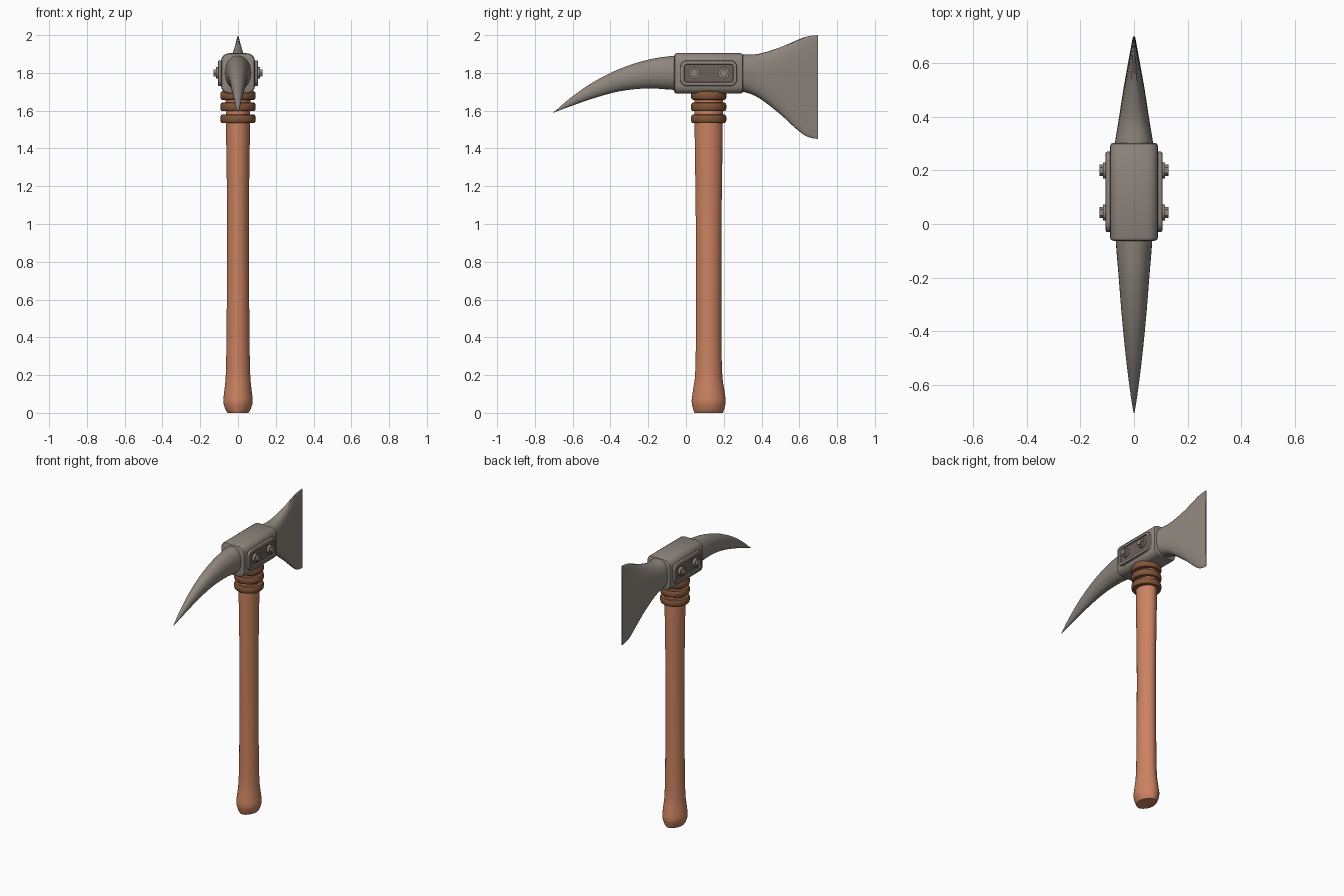
import bpy, bmesh, math
from mathutils import Matrix, Vector

cube = bpy.data.objects.get("Cube")
if cube:
    bpy.data.objects.remove(cube, do_unlink=True)


def material(name, r, g, b):
    m = bpy.data.materials.new(name)
    m.use_nodes = True
    m.diffuse_color = (r, g, b, 1)
    m.node_tree.nodes["Principled BSDF"].inputs["Base Color"].default_value = (r, g, b, 1)
    return m


STEEL = material("grey steel", 0.27, 0.235, 0.205)
PANEL = material("dark panel", 0.15, 0.115, 0.105)
WOOD = material("orange wood", 0.60, 0.225, 0.12)
LEATHER = material("brown binding", 0.22, 0.09, 0.04)
HEAD_Y, HEAD_Z = 0.12, 1.8


def finish(name, bm, mats, angle=35):
    bmesh.ops.recalc_face_normals(bm, faces=bm.faces)
    me = bpy.data.meshes.new(name)
    bm.to_mesh(me)
    bm.free()
    ob = bpy.data.objects.new(name, me)
    bpy.context.collection.objects.link(ob)
    for m in mats:
        me.materials.append(m)
    bpy.ops.object.select_all(action="DESELECT")
    ob.select_set(True)
    bpy.context.view_layer.objects.active = ob
    bpy.ops.object.shade_smooth_by_angle(angle=math.radians(angle))
    return ob


def smooth_rows(rows, steps=4):
    """Smooth interpolation through rows of section values."""
    out = []
    for i in range(len(rows) - 1):
        p = [rows[max(0, min(len(rows) - 1, i + k))] for k in (-1, 0, 1, 2)]
        for s in range(steps):
            t = s / steps
            out.append([b + t * ((c - a) / 2 + t * ((2 * a - 5 * b + 4 * c - d) / 2
                        + t * (3 * b - a - 3 * c + d) / 2)) for a, b, c, d in zip(*p)])
    return out + [list(rows[-1])]


def loft(name, sections, place, power, mat, sides=32):
    """Skin oval sections; place maps (section, u, v) to a point."""
    bm = bmesh.new()
    rings = []
    for sec in sections:
        ring = []
        for i in range(sides):
            a = math.tau * i / sides
            u, v = (math.copysign(abs(f) ** (2 / power), f) for f in (math.cos(a), math.sin(a)))
            ring.append(bm.verts.new(place(sec, u, v)))
        rings.append(ring)
    for a, b in zip(rings, rings[1:]):
        for i in range(sides):
            j = (i + 1) % sides
            bm.faces.new((a[i], a[j], b[j], b[i]))
    bm.faces.new(rings[0])
    bm.faces.new(rings[-1])
    return finish(name, bm, [mat])


def along_y(s, u, v):
    y, top, bottom, half = s
    return (u * half, y, (top + bottom) / 2 + v * (top - bottom) / 2)


def along_z(s, u, v):
    z, rx, ry = s
    return (u * rx, HEAD_Y + v * ry, z)


# Wooden handle with flared butt: height, half width, half depth
handle = [(0, .055, .075), (.02, .067, .082), (.06, .078, .09), (.12, .072, .083),
          (.22, .064, .071), (.5, .06, .067), (1, .057, .068), (1.4, .062, .073), (1.74, .066, .077)]
loft("handle", smooth_rows(handle), along_z, 1.85, WOOD)

# Bindings under the head
for n, z in enumerate((1.557, 1.62, 1.68)):
    bulge = [(z + .023 * math.sin(t), .079 + .015 * math.cos(t) ** .6, .079 + .015 * math.cos(t) ** .6)
             for t in [math.radians(-88 + 22 * k) for k in range(9)]]
    loft(f"binding_{n + 1}", bulge, along_z, 2, LEATHER)

# Curved pick: y, top, bottom, half width
pick = [(-.02, 1.893, 1.71, .07), (-.08, 1.889, 1.711, .067), (-.2, 1.87, 1.718, .057),
        (-.35, 1.822, 1.703, .045), (-.5, 1.746, 1.662, .03), (-.62, 1.661, 1.62, .015),
        (-.68, 1.609, 1.598, .006), (-.705, 1.59, 1.588, .001)]
loft("pick", smooth_rows(pick), along_y, 2.1, STEEL)

# Flared blade
blade = [(.26, 1.895, 1.7, .076), (.31, 1.897, 1.698, .07), (.39, 1.902, 1.665, .057),
         (.5, 1.936, 1.58, .04), (.58, 1.97, 1.507, .026), (.64, 1.993, 1.463, .015),
         (.7, 2.0, 1.45, .004)]
loft("blade", smooth_rows(blade), along_y, 2.6, STEEL)

# Socket block with rounded long edges and chamfered ends
bm = bmesh.new()
bmesh.ops.create_cube(bm, size=1, matrix=Matrix.Translation((0, HEAD_Y, HEAD_Z - .003))
                      @ Matrix.Diagonal((.18, .366, .214, 1)))
long_edges = [e for e in bm.edges if abs(e.verts[0].co.y - e.verts[1].co.y) > .1]
bmesh.ops.bevel(bm, geom=long_edges, offset=.042, segments=4, profile=.5, affect="EDGES")
bm.normal_update()
ends = [e for e in bm.edges if abs(e.verts[0].co.y - e.verts[1].co.y) < .01]
bmesh.ops.bevel(bm, geom=ends, offset=.014, segments=2, profile=.5, affect="EDGES")
finish("socket", bm, [STEEL])


def side_plate(name, side):
    """Rounded plate with a sunken dark panel."""
    bm = bmesh.new()
    bmesh.ops.create_cube(bm, size=1, matrix=Matrix.Translation((side * .09, HEAD_Y, HEAD_Z - .002))
                          @ Matrix.Diagonal((.032, .3, .136, 1)))
    corners = [e for e in bm.edges if abs(e.verts[0].co.x - e.verts[1].co.x) > .01]
    bmesh.ops.bevel(bm, geom=corners, offset=.035, segments=4, profile=.5, affect="EDGES")
    bm.normal_update()
    outer = max(bm.faces, key=lambda f: f.calc_center_median().x * side)
    bmesh.ops.bevel(bm, geom=list(outer.edges), offset=.007, segments=2, profile=.5, affect="EDGES")
    bm.normal_update()
    outer = max(bm.faces, key=lambda f: f.calc_center_median().x * side)
    bmesh.ops.inset_region(bm, faces=[outer], thickness=.012)
    bmesh.ops.inset_region(bm, faces=[outer], thickness=.002)
    bmesh.ops.translate(bm, verts=outer.verts, vec=Vector((-side * .007, 0, 0)))
    outer.material_index = 1
    finish(name, bm, [STEEL, PANEL])


def bolt(name, side, y):
    """Round washer under a hexagonal head."""
    bm = bmesh.new()
    for sides, radius, x0, x1 in ((20, .03, .095, .116), (6, .021, .11, .129)):
        mat = Matrix.Translation((side * (x0 + x1) / 2, y, HEAD_Z)) @ Matrix.Rotation(math.pi / 2, 4, "Y")
        bmesh.ops.create_cone(bm, cap_ends=True, segments=sides, radius1=radius, radius2=radius,
                              depth=x1 - x0, matrix=mat)
    finish(name, bm, [STEEL])


for label, side in (("left", 1), ("right", -1)):
    side_plate(f"{label}_plate", side)
    bolt(f"{label}_front_bolt", side, .043)
    bolt(f"{label}_back_bolt", side, .2)
